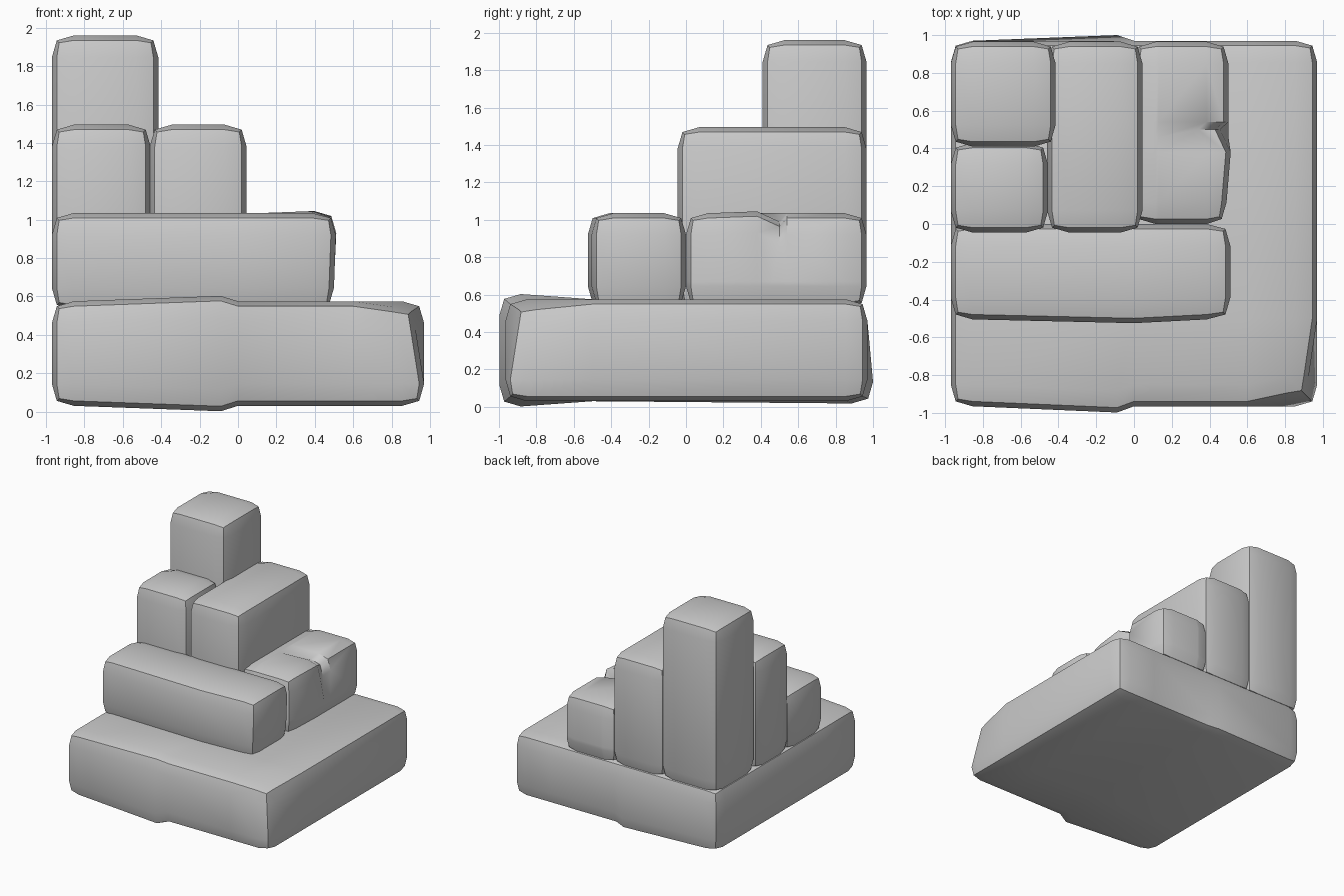
import bpy, bmesh
from mathutils import Vector

if "Cube" in bpy.data.objects:
    bpy.data.objects.remove(bpy.data.objects["Cube"])


def cut(bm, axis, value):
    """Add an edge loop on an axis-aligned plane."""
    co, no = Vector((0, 0, 0)), Vector((0, 0, 0))
    co[axis], no[axis] = value, 1
    bmesh.ops.bisect_plane(bm, geom=bm.verts[:] + bm.edges[:] + bm.faces[:],
                           dist=1e-5, plane_co=co, plane_no=no)


def stone(name, lo, hi, bevel=0.115, cuts=(), shape=None):
    """Rounded stone block, optionally with extra loops and a vertex sculpt."""
    lo, hi = Vector(lo), Vector(hi)
    bm = bmesh.new()
    bmesh.ops.create_cube(bm, size=1)
    for v in bm.verts:
        v.co = Vector([a + (c + 0.5) * (b - a) for a, b, c in zip(lo, hi, v.co)])
    bmesh.ops.bevel(bm, geom=bm.edges[:], offset=bevel, segments=2,
                    profile=0.6, affect='EDGES')
    for axis, value in cuts:
        cut(bm, axis, value)
    if shape:
        for v in bm.verts:
            v.co += Vector(shape(v.co.copy()))
    bmesh.ops.recalc_face_normals(bm, faces=bm.faces[:])
    mesh = bpy.data.meshes.new(name)
    bm.to_mesh(mesh)
    bm.free()
    ob = bpy.data.objects.new(name, mesh)
    bpy.context.collection.objects.link(ob)
    bpy.ops.object.select_all(action='DESELECT')
    ob.select_set(True)
    bpy.context.view_layer.objects.active = ob
    bpy.ops.object.shade_smooth_by_angle(angle=0.8)
    return ob


# Base: cracked ridge at front and back, worn front right corner
def shape_base(p):
    d = Vector((0, 0, 0))
    if abs(p.x + 0.09) < 0.001:
        if p.y < -0.8:
            d.y = -0.033
            d.z = 0.028 if p.z > 0.4 else -0.028 if p.z < 0.2 else 0
        elif p.y > 0.8 and p.z < 0.3:
            d.y, d.z = 0.03, -0.012
    if p.x > 0.8 and p.y < -0.8 and p.z > 0.4:
        d += Vector((-0.045, 0.045, -0.03))
    return d


stone("base_slab", (-0.97, -0.965, 0.03), (0.97, 0.97, 0.575),
      cuts=[(0, -0.09), (0, 0.0), (0, 0.6), (1, -0.5)], shape=shape_base)


# Front step: slight bulge in the middle, slight outward lean at the end
def shape_front(p):
    return (0.01 if p.x > 0.4 and p.z > 0.8 else 0,
            -0.02 if abs(p.x) < 0.001 and p.y < -0.3 else 0, 0)


stone("front_step", (-0.97, -0.505, 0.53), (0.5, 0.0, 1.035),
      cuts=[(0, 0.0)], shape=shape_front)


# Right step: wedge-shaped crack in the upper outer edge
def shape_right(p):
    if p.x > 0.35 and p.z > 0.9:
        if abs(p.y - 0.38) < 0.001:
            return (0.012, 0, 0.01)
        if abs(p.y - 0.46) < 0.001:
            return (-0.045, 0.04, -0.045)
    if p.y < 0.2 and p.x > 0.4:
        return (-0.01, 0, 0)
    return (0, 0, 0)


stone("right_step", (0.0, 0.0, 0.53), (0.5, 0.965, 1.035),
      cuts=[(1, 0.38), (1, 0.46), (1, 0.54), (0, 0.13), (2, 0.67)],
      shape=shape_right)

# Middle and top columns, all standing on the base
stone("left_middle_column", (-0.97, -0.045, 0.53), (-0.455, 0.43, 1.495))
stone("right_middle_column", (-0.46, -0.045, 0.53), (0.045, 0.965, 1.495))
stone("top_column", (-0.97, 0.41, 0.53), (-0.415, 0.965, 1.96))
